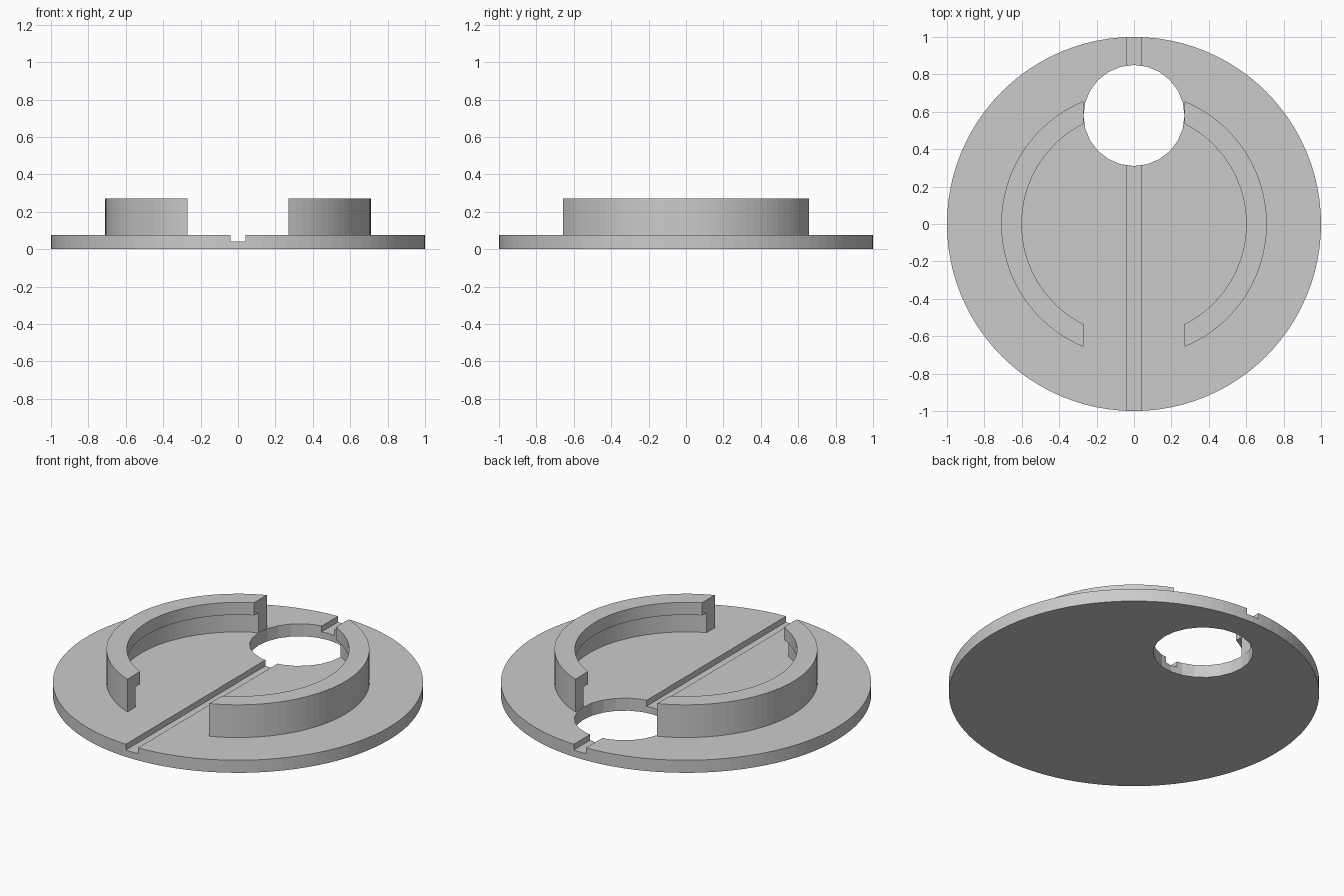
import bpy, bmesh, math

if "Cube" in bpy.data.objects:
    bpy.data.objects.remove(bpy.data.objects["Cube"], do_unlink=True)

PLATE_TOP = 0.075
HOLE_R = 0.27
HOLE_Y = 0.58

grey = bpy.data.materials.new("light_grey")
grey.use_nodes = True
colour = (0.6, 0.6, 0.6, 1)
grey.diffuse_color = colour
grey.node_tree.nodes["Principled BSDF"].inputs["Base Color"].default_value = colour


def cut(target, cutter):
    """Subtract a cutter from the target, then discard it."""
    cutter.hide_render = True
    mod = target.modifiers.new("cut", "BOOLEAN")
    mod.operation = "DIFFERENCE"
    mod.solver = "EXACT"
    mod.object = cutter
    bpy.ops.object.select_all(action="DESELECT")
    bpy.context.view_layer.objects.active = target
    target.select_set(True)
    bpy.ops.object.modifier_apply(modifier=mod.name)
    bpy.data.objects.remove(cutter, do_unlink=True)


# Round base plate
bpy.ops.mesh.primitive_cylinder_add(vertices=96, radius=1, depth=PLATE_TOP,
                                    location=(0, 0, PLATE_TOP / 2))
plate = bpy.context.object
plate.name = "base_plate"
plate.data.materials.append(grey)

# Round through hole near the back
bpy.ops.mesh.primitive_cylinder_add(vertices=24, radius=HOLE_R, depth=1,
                                    location=(0, HOLE_Y, 0))
cut(plate, bpy.context.object)

# Straight groove across the top
bpy.ops.mesh.primitive_cube_add(size=1, location=(0, 0, 0.14))
groove = bpy.context.object
groove.scale = (0.08, 3, 0.2)
cut(plate, groove)


def curved_rail(name, side, steps=40):
    """Sweep a lipped profile round the centre, with ends cut flat in x."""
    lip_z, top_z = 0.195, 0.27
    profile = [(0.71, PLATE_TOP), (0.71, top_z), (0.6, top_z),
               (0.6, lip_z), (0.64, lip_z), (0.64, PLATE_TOP)]
    bm = bmesh.new()
    rows = []
    for i in range(steps + 1):
        row = []
        for r, z in profile:
            a = math.acos(HOLE_R / r) * (2 * i / steps - 1)
            row.append(bm.verts.new((side * r * math.cos(a), r * math.sin(a), z)))
        rows.append(row)
    n = len(profile)
    for a, b in zip(rows, rows[1:]):
        for j in range(n):
            k = (j + 1) % n
            bm.faces.new((a[j], a[k], b[k], b[j]))
    bm.faces.new(rows[0])
    bm.faces.new(rows[-1])
    bmesh.ops.recalc_face_normals(bm, faces=bm.faces)
    mesh = bpy.data.meshes.new(name)
    bm.to_mesh(mesh)
    bm.free()
    mesh.materials.append(grey)
    obj = bpy.data.objects.new(name, mesh)
    bpy.context.collection.objects.link(obj)


# Pair of lipped rails
curved_rail("left_rail", 1)
curved_rail("right_rail", -1)
